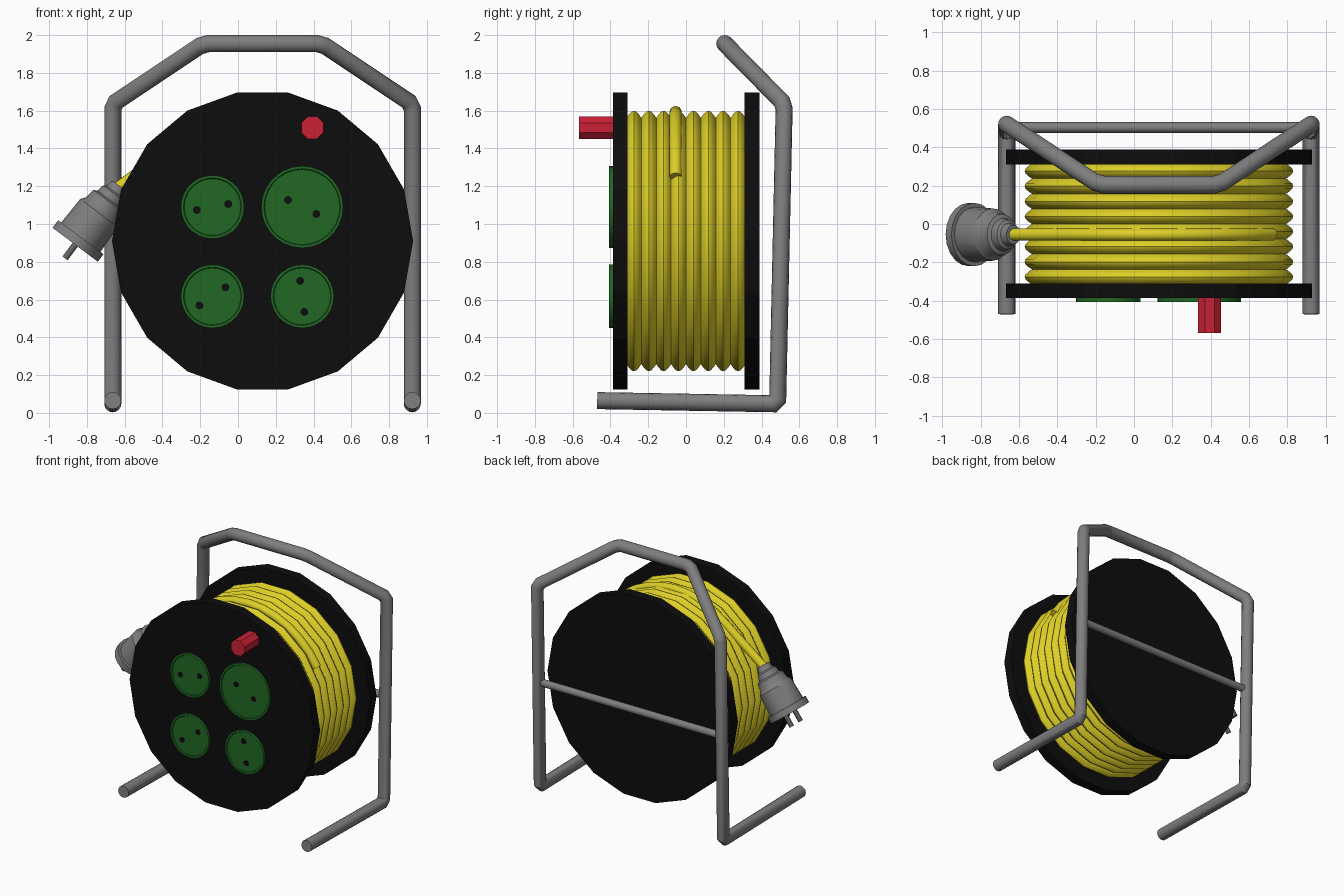
import bpy, bmesh
from math import pi, sin, cos, radians
from mathutils import Vector

cube = bpy.data.objects.get("Cube")
if cube:
    bpy.data.objects.remove(cube)


def material(name, rgb):
    m = bpy.data.materials.new(name)
    m.use_nodes = True
    color = (*rgb, 1)
    m.diffuse_color = color
    m.node_tree.nodes["Principled BSDF"].inputs["Base Color"].default_value = color
    return m


GREY = material("metal grey", (0.21, 0.21, 0.21))
BLACK = material("plastic black", (0.004, 0.004, 0.004))
YELLOW = material("cable yellow", (0.72, 0.62, 0.02))
GREEN = material("socket green", (0.015, 0.14, 0.017))
RED = material("knob red", (0.6, 0.015, 0.035))


def skin(name, rings, mat, smooth=True):
    """Join rings of points into a closed, capped surface."""
    bm = bmesh.new()
    loops = [[bm.verts.new(p) for p in ring] for ring in rings]
    n = len(loops[0])
    for a, b in zip(loops, loops[1:]):
        for i in range(n):
            j = (i + 1) % n
            bm.faces.new((a[i], a[j], b[j], b[i]))
    bm.faces.new(loops[0])
    bm.faces.new(loops[-1])
    bmesh.ops.recalc_face_normals(bm, faces=bm.faces)
    mesh = bpy.data.meshes.new(name)
    bm.to_mesh(mesh)
    bm.free()
    mesh.materials.append(mat)
    obj = bpy.data.objects.new(name, mesh)
    bpy.context.collection.objects.link(obj)
    if smooth:
        bpy.ops.object.select_all(action='DESELECT')
        obj.select_set(True)
        bpy.context.view_layer.objects.active = obj
        bpy.ops.object.shade_smooth_by_angle(angle=radians(35))
    return obj


def lathe(name, profile, origin, mat, sides=24, axis=(0, 1, 0), u=(1, 0, 0),
          phase=0, stretch=1, smooth=True):
    """Turn (radius, distance) pairs around an axis."""
    o, axis, u = Vector(origin), Vector(axis).normalized(), Vector(u)
    v = axis.cross(u)
    turns = [phase + 2 * pi * i / sides for i in range(sides)]
    rings = [[o + axis * t + (u * cos(a) * stretch + v * sin(a)) * r
              for a in turns] for r, t in profile]
    return skin(name, rings, mat, smooth)


def tube(name, points, radius, mat, sides=16, cut=0):
    """Sweep a circle along a path, mitring (and chamfering) the corners."""
    pts = [Vector(p) for p in points]
    if cut:
        path = [pts[0]]
        for a, b, c in zip(pts, pts[1:], pts[2:]):
            path += [b + (a - b).normalized() * cut, b + (c - b).normalized() * cut]
        pts = path + [pts[-1]]
    dirs = [(b - a).normalized() for a, b in zip(pts, pts[1:])]
    side = dirs[0].orthogonal().normalized()
    up = dirs[0].cross(side)
    ring = [pts[0] + (side * cos(a) + up * sin(a)) * radius
            for a in (2 * pi * i / sides for i in range(sides))]
    rings = [ring]
    for i, d in enumerate(dirs):
        end = pts[i + 1]
        normal = (d + dirs[i + 1]) if i + 1 < len(dirs) else d
        # slide every point along the segment to the mitre plane
        ring = [p + d * ((end - p).dot(normal) / d.dot(normal)) for p in ring]
        rings.append(ring)
    return skin(name, rings, mat)


HUB_X, HUB_Z = 0.13, 0.91
FRONT = -0.387

# Reel flanges
for name, y in (("front_flange", FRONT), ("back_flange", 0.31)):
    lathe(name, [(0.797, 0), (0.797, 0.078)], (HUB_X, y, HUB_Z), BLACK, 18,
          smooth=False)

# Wound cable: rounded ribs across the drum
ribs, steps = 8, 6
pitch = 0.63 / ribs
wound = [(0.662 + 0.038 * abs(sin(pi * i / steps)), pitch * i / steps)
         for i in range(ribs * steps + 1)]
lathe("wound_cable", wound, (HUB_X, -0.315, HUB_Z), YELLOW, 18)

# Loose cable end leading over the drum to the plug
loose = [(HUB_X + 0.683 * cos(radians(a)), -0.055, HUB_Z + 0.683 * sin(radians(a)))
         for a in range(30, 131, 10)]
tube("loose_cable", loose + [(-0.65, -0.055, 1.18)], 0.032, YELLOW, 12)

# Plug with collar, stepped body and two pins
plug_base, plug_axis = Vector((-0.862, -0.055, 0.89)), Vector((0.6, 0, 0.8))
lathe("plug_body",
      [(0.15, 0), (0.15, 0.05), (0.13, 0.05), (0.124, 0.21), (0.105, 0.235),
       (0.097, 0.29), (0.078, 0.3), (0.07, 0.34), (0.055, 0.35), (0.046, 0.39)],
      plug_base, GREY, 20, plug_axis, (0, 1, 0), stretch=1.1)
for name, dy in (("plug_pin_front", -0.055), ("plug_pin_back", 0.055)):
    lathe(name, [(0.018, -0.09), (0.018, 0.02)], plug_base + Vector((0, dy, 0)),
          GREY, 10, plug_axis, (0, 1, 0))

# Sockets: rimmed discs, each with a pair of holes
sockets = [("upper_right", -0.135, 1.09, 0.168, 0.083, 0.016),
           ("upper_left", 0.34, 1.09, 0.217, 0.075, -0.037),
           ("lower_right", -0.135, 0.617, 0.168, 0.069, 0.048),
           ("lower_left", 0.34, 0.617, 0.168, 0.011, -0.082)]
for name, x, z, r, dx, dz in sockets:
    lathe(name + "_socket",
          [(r, 0.005), (r, -0.02), (r - 0.014, -0.02), (r - 0.018, -0.014)],
          (x, FRONT, z), GREEN, 28)
    for hole, s in (("a", -1), ("b", 1)):
        lathe(name + "_socket_hole_" + hole, [(0.021, -0.017), (0.021, -0.01)],
              (x + s * dx, FRONT, z + s * dz), BLACK, 12)

# Reset knob
lathe("red_knob", [(0.064, -0.18), (0.064, 0.005)], (0.394, FRONT, 1.51), RED, 8,
      phase=pi / 8, smooth=False)

# Bent tube frame: feet, posts and handle in one run, mirrored about the hub
half = [(0.793, -0.47, 0.065), (0.793, 0.485, 0.048),
        (0.793, 0.52, 1.635), (0.313, 0.205, 1.955)]
left = [(HUB_X + x, y, z) for x, y, z in half]
right = [(HUB_X - x, y, z) for x, y, z in reversed(half)]
tube("frame_and_handle", left + right, 0.045, GREY, 16, cut=0.025)

# Rear cross bar
tube("rear_cross_bar", [(HUB_X - 0.793, 0.503, 0.87), (HUB_X + 0.793, 0.503, 0.87)],
     0.028, GREY)
